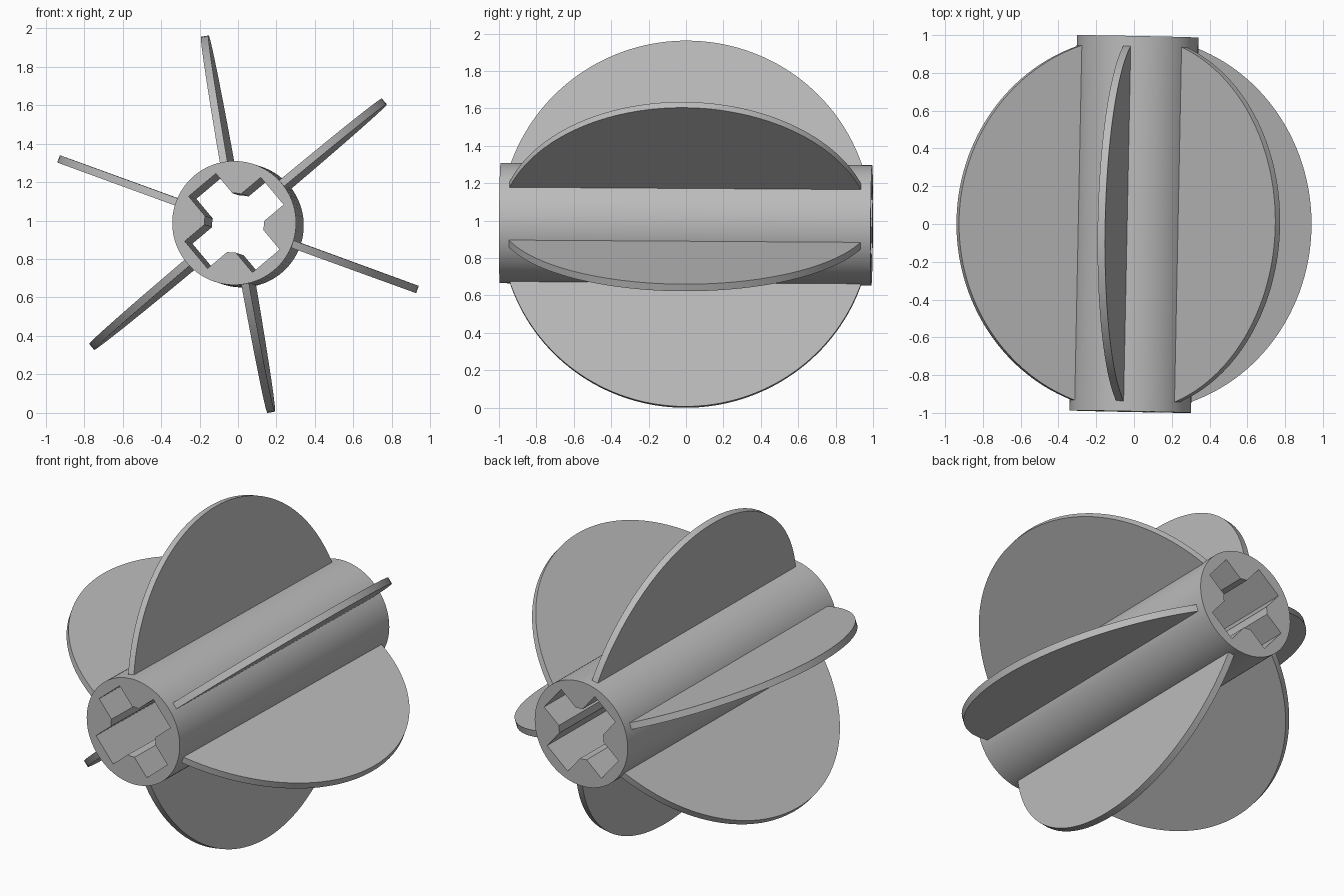
import bpy, bmesh
from math import cos, sin, radians, pi, hypot, atan2, sqrt, acos
from mathutils import Matrix

cube = bpy.data.objects.get("Cube")
if cube:
    bpy.data.objects.remove(cube, do_unlink=True)

# Plain grey plastic
grey = bpy.data.materials.new("plain_grey")
grey.use_nodes = True
grey.diffuse_color = (0.5, 0.5, 0.5, 1)
grey.node_tree.nodes["Principled BSDF"].inputs["Base Color"].default_value = (0.5, 0.5, 0.5, 1)

TUBE_R, TUBE_LEN = 0.322, 1.987
FIN_R, FIN_ROOT, FIN_THICK = 0.993, 0.3, 0.04
ARM_HALF, ARM_END, BORE_R = 0.0924, 0.258, 0.155
FIRST_ANGLE = radians(40)

# Whole rotor leans very slightly off the y axis
LEAN = (Matrix.Translation((0, 0, 0.981))
        @ Matrix.Rotation(-0.02, 4, 'Z') @ Matrix.Rotation(-0.0065, 4, 'X'))


def polar(r, a):
    return r * cos(a), r * sin(a)


def prism(name, loops, depth, matrix):
    """Fill flat outlines (outer, then holes) and extrude them, centred on z."""
    bm = bmesh.new()
    for pts in loops:
        vs = [bm.verts.new((x, y, -depth / 2)) for x, y in pts]
        for i, v in enumerate(vs):
            bm.edges.new((v, vs[i - 1]))
    bmesh.ops.triangle_fill(bm, use_beauty=True, use_dissolve=False, edges=bm.edges[:])
    out = bmesh.ops.extrude_face_region(bm, geom=bm.faces[:], use_keep_orig=True)
    top = [g for g in out["geom"] if isinstance(g, bmesh.types.BMVert)]
    bmesh.ops.translate(bm, verts=top, vec=(0, 0, depth))
    bmesh.ops.recalc_face_normals(bm, faces=bm.faces[:])
    mesh = bpy.data.meshes.new(name)
    bm.to_mesh(mesh)
    bm.free()
    mesh.materials.append(grey)
    obj = bpy.data.objects.new(name, mesh)
    bpy.context.collection.objects.link(obj)
    obj.matrix_world = LEAN @ matrix
    bpy.ops.object.select_all(action='DESELECT')
    obj.select_set(True)
    bpy.context.view_layer.objects.active = obj
    bpy.ops.object.shade_smooth_by_angle(angle=radians(30))
    return obj


# Hub tube with a cross-shaped bore; the teeth end on a round inner bore
outer = [polar(TUBE_R, 2 * pi * i / 96) for i in range(96)]
corner_r, corner_a = hypot(ARM_END, ARM_HALF), atan2(ARM_HALF, ARM_END)
neck_a = atan2(ARM_HALF, sqrt(BORE_R ** 2 - ARM_HALF ** 2))
bore = []
for k in range(4):
    a = FIRST_ANGLE + k * pi / 2
    bore += [polar(BORE_R, a - neck_a), polar(corner_r, a - corner_a),
             polar(corner_r, a + corner_a), polar(BORE_R, a + neck_a),
             polar(BORE_R, a + pi / 4)]
prism("hub_tube", [outer, bore], TUBE_LEN, Matrix.Rotation(pi / 2, 4, 'X'))

# Six fins: circle segments standing on the hub
half = acos(FIN_ROOT / FIN_R)
segment = [polar(FIN_R, half * (i / 32 - 1)) for i in range(65)]
for k in range(6):
    turn = Matrix.Rotation(-(FIRST_ANGLE + k * pi / 3), 4, 'Y')
    prism(f"fin_{k + 1}", [segment], FIN_THICK, turn)
